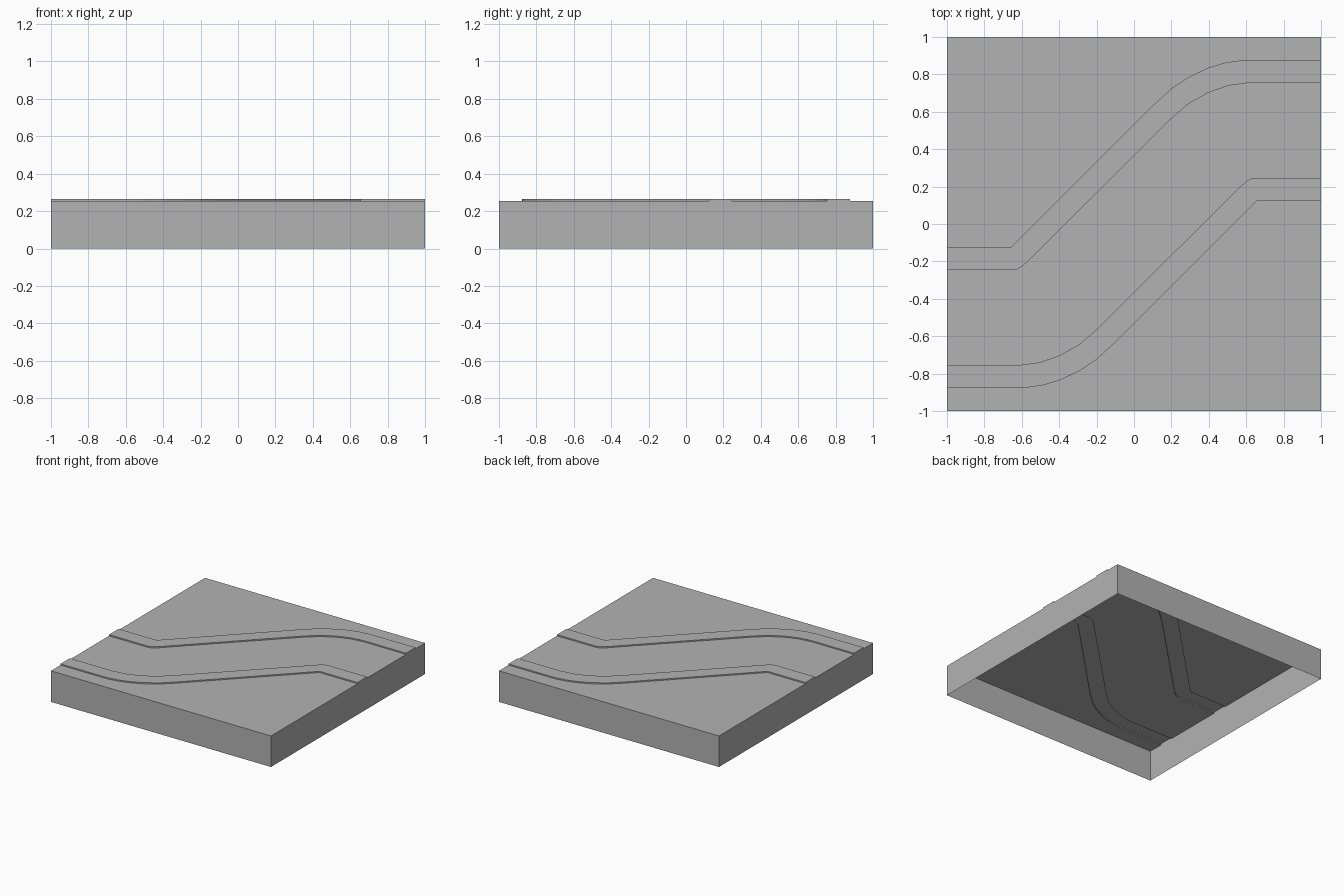
import bpy
import bmesh

GROUND_Z, KERB_Z = 0.255, 0.265

cube = bpy.data.objects.get("Cube")
if cube:
    bpy.data.objects.remove(cube)

grey = bpy.data.materials.new("plain_grey")
grey.use_nodes = True
colour = (0.45, 0.45, 0.45, 1)
grey.diffuse_color = colour
grey.node_tree.nodes["Principled BSDF"].inputs["Base Color"].default_value = colour


def add_cap(bm, outline, z):
    """Flat upward face; the outline runs anticlockwise."""
    bm.faces.new([bm.verts.new((x, y, z)) for x, y in outline])


def add_walls(bm, outline, low, high):
    """Vertical faces around an anticlockwise outline."""
    for (ax, ay), (bx, by) in zip(outline, outline[1:] + outline[:1]):
        corners = [(ax, ay, low), (bx, by, low), (bx, by, high), (ax, ay, high)]
        bm.faces.new([bm.verts.new(c) for c in corners])


def finish(bm, name):
    bmesh.ops.remove_doubles(bm, verts=bm.verts, dist=0.0001)
    mesh = bpy.data.meshes.new(name)
    bm.to_mesh(mesh)
    bm.free()
    mesh.materials.append(grey)
    obj = bpy.data.objects.new(name, mesh)
    bpy.context.collection.objects.link(obj)


def half_turn(path):
    return [(-x, -y) for x, y in reversed(path)]


def between(low, high):
    return low + high[::-1]


# Edges of the back kerb, running from -x to +x
back_outer = [(-1, -0.123), (-0.655, -0.123), (0.11, 0.642), (0.2, 0.724),
              (0.29, 0.784), (0.395, 0.835), (0.49, 0.863), (0.567, 0.874),
              (0.625, 0.876), (1, 0.876)]
back_inner = [(-1, -0.247), (-0.637, -0.247), (-0.61, -0.235), (-0.578, -0.21),
              (0.193, 0.557), (0.29, 0.642), (0.396, 0.702), (0.505, 0.74),
              (0.61, 0.754), (1, 0.754)]
# The front kerb is the back one turned around the centre
front_outer, front_inner = half_turn(back_outer), half_turn(back_inner)
front_edge = [(-1, -1), (1, -1)]
back_edge = [(-1, 1), (1, 1)]

# Open-bottomed tile: ground on either side of the kerbs, and four side walls
bm = bmesh.new()
for low, high in ((front_edge, front_outer), (front_inner, back_inner),
                  (back_outer, back_edge)):
    add_cap(bm, between(low, high), GROUND_Z)
add_walls(bm, between(front_edge, back_edge), 0, GROUND_Z)
finish(bm, "tile_base")

# Raised kerbs, hollow underneath
for name, low, high in (("front_kerb", front_outer, front_inner),
                        ("back_kerb", back_inner, back_outer)):
    bm = bmesh.new()
    outline = between(low, high)
    add_cap(bm, outline, KERB_Z)
    add_walls(bm, outline, GROUND_Z, KERB_Z)
    finish(bm, name)
